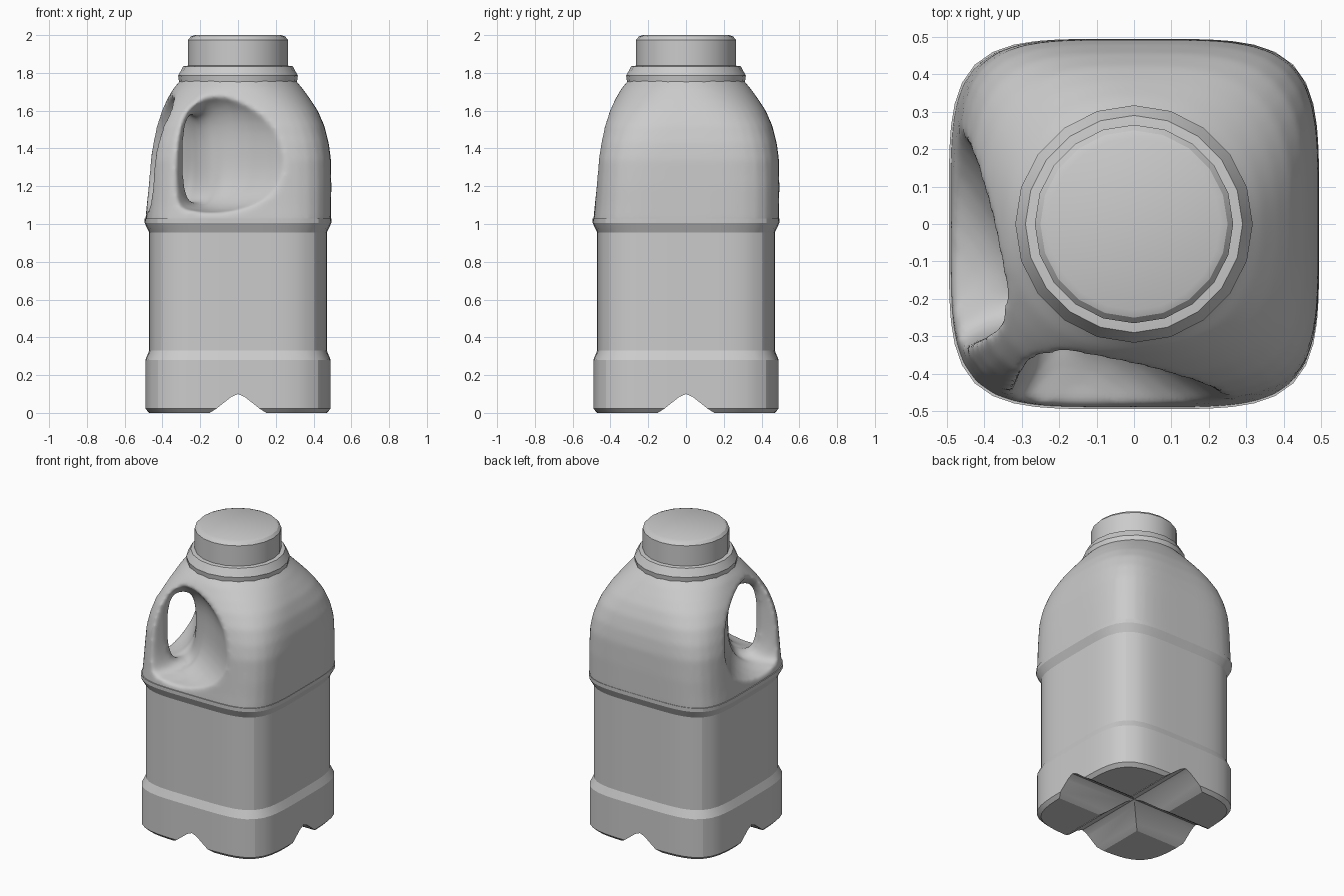
import bpy, bmesh, math
from math import cos, sin, pi

default = bpy.data.objects.get("Cube")
if default:
    bpy.data.objects.remove(default)

plastic = bpy.data.materials.new("pale_grey_plastic")
plastic.use_nodes = True
GREY = (0.6, 0.6, 0.6, 1)
plastic.diffuse_color = GREY
plastic.node_tree.nodes["Principled BSDF"].inputs["Base Color"].default_value = GREY


def loft(name, rings):
    """Skin a list of equal rings and cap both ends."""
    bm = bmesh.new()
    loops = [[bm.verts.new(p) for p in ring] for ring in rings]
    n = len(loops[0])
    for a, b in zip(loops, loops[1:]):
        for i in range(n):
            j = (i + 1) % n
            bm.faces.new((a[i], a[j], b[j], b[i]))
    bm.faces.new(loops[0])
    bm.faces.new(loops[-1])
    bmesh.ops.recalc_face_normals(bm, faces=bm.faces)
    mesh = bpy.data.meshes.new(name)
    bm.to_mesh(mesh)
    bm.free()
    mesh.materials.append(plastic)
    obj = bpy.data.objects.new(name, mesh)
    bpy.context.collection.objects.link(obj)
    return obj


def section(z, half, power, sides, grip_side=1.0):
    """Horizontal ring: power 2 is a circle, higher is a rounded square.
    grip_side scales the two walls that meet at the grip corner."""
    ring = []
    for i in range(sides):
        a = 2 * pi * i / sides
        r = half / (abs(cos(a)) ** power + abs(sin(a)) ** power) ** (1 / power)
        x, y = r * cos(a), r * sin(a)
        ring.append((x * grip_side if x < 0 else x, y * grip_side if y < 0 else y, z))
    return ring


def activate(obj):
    bpy.ops.object.select_all(action='DESELECT')
    obj.select_set(True)
    bpy.context.view_layer.objects.active = obj


def modify(obj, kind, **settings):
    mod = obj.modifiers.new(kind.lower(), kind)
    for key, value in settings.items():
        setattr(mod, key, value)
    activate(obj)
    bpy.ops.object.modifier_apply(modifier=mod.name)


def cut(obj, cutter):
    cutter.hide_render = True
    modify(obj, 'BOOLEAN', object=cutter, operation='DIFFERENCE', solver='EXACT')
    bpy.data.objects.remove(cutter)


def smooth(obj, degrees):
    activate(obj)
    bpy.ops.object.shade_smooth_by_angle(angle=math.radians(degrees))


# Lower body: foot band, recessed label panel and waist ridge
body_profile = [(0, .47), (.022, .491), (.28, .491), (.33, .47),
                (.955, .47), (1.005, .494), (1.03, .4945)]
lower_body = loft("lower_body", [section(z, h, 4.6, 64) for z, h in body_profile])

# Crossed channels under the base
half_notch = [(.165, -.05), (.15, 0), (.115, .022), (.035, .085), (0, .1)]
notch = half_notch + [(-u, z) for u, z in half_notch[-2::-1]]
cut(lower_body, loft("channel_x", [[(s, u, z) for u, z in notch] for s in (-.7, .7)]))
cut(lower_body, loft("channel_y", [[(u, s, z) for u, z in notch] for s in (-.7, .7)]))
smooth(lower_body, 18)

# Shoulder: rounded square closing in to a round neck
shoulder_profile = [(.96, .45, 4.6, 1), (1.0, .492, 4.6, 1), (1.1, .493, 4.6, .98),
                    (1.2, .494, 4.6, .965), (1.34, .492, 4.4, .955),
                    (1.43, .48, 4.1, .95), (1.52, .457, 3.6, .955),
                    (1.6, .422, 3.0, .965), (1.66, .383, 2.6, .98),
                    (1.72, .34, 2.2, 1), (1.76, .305, 2, 1), (1.8, .27, 2, 1)]
shoulder = loft("shoulder_and_handle",
                [section(z, h, p, 64, g) for z, h, p, g in shoulder_profile])

# Grip opening: a tunnel across one corner that flares into both side walls
# (distance along tunnel, inner depth, outer depth, half height, middle height)
half_tunnel = [(0, .26, .435, .23, 1.345), (.045, .255, .455, .24, 1.35),
               (.08, .245, .53, .265, 1.36), (.12, .235, .7, .3, 1.38),
               (.2, .21, .76, .325, 1.388), (.28, .19, .78, .33, 1.388),
               (.4, .168, .8, .325, 1.385), (.53, .147, .85, .32, 1.385),
               (.62, .13, .9, .32, 1.385)]
tunnel = [(-t, *rest) for t, *rest in half_tunnel[:0:-1]] + half_tunnel
rings = []
for t, inner, outer, high, mid in tunnel:
    ring = []
    for i in range(40):
        a = 2 * pi * i / 40
        r = 1 / (abs(cos(a)) ** 2.7 + abs(sin(a)) ** 2.7) ** (1 / 2.7)
        e = (inner + outer) / 2 + (outer - inner) / 2 * r * cos(a)
        ring.append(((t - e) / 2 ** .5, (-t - e) / 2 ** .5, mid + high * r * sin(a)))
    rings.append(ring)
cut(shoulder, loft("grip_cutter", rings))

# Soften the moulded edges of the grip
modify(shoulder, 'REMESH', mode='VOXEL', voxel_size=.012)
modify(shoulder, 'SMOOTH', factor=.5, iterations=16)
smooth(shoulder, 60)

# Neck collar and screw cap
collar = loft("neck_collar", [section(z, r, 2, 20) for z, r in
                              [(1.735, .3), (1.75, .312), (1.785, .317),
                               (1.835, .29), (1.84, .25)]])
smooth(collar, 25)
cap = loft("screw_cap", [section(z, r, 2, 20) for z, r in
                         [(1.83, .265), (1.975, .265), (1.992, .25), (2.0, .23)]])
smooth(cap, 25)
